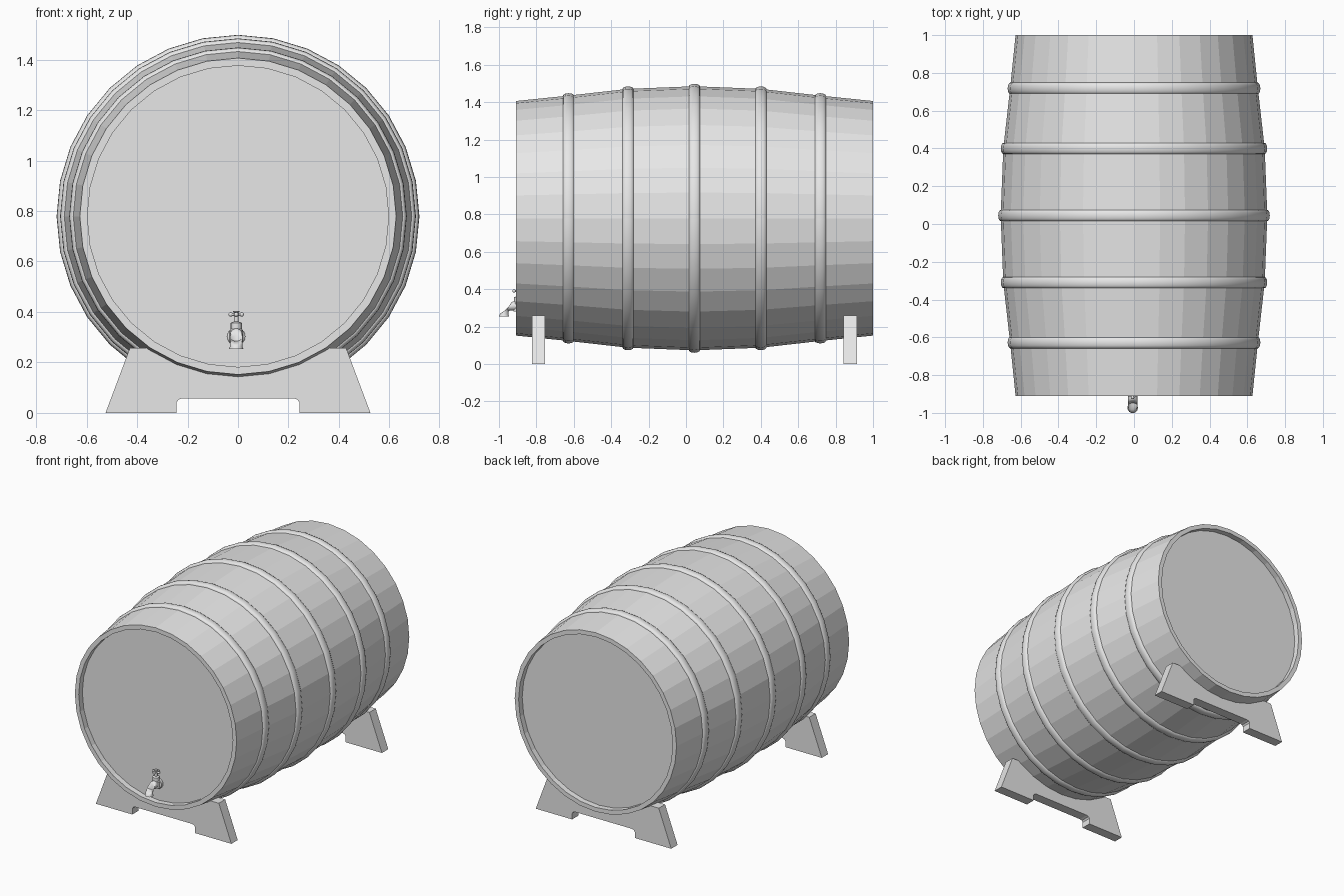
import bpy, bmesh, math
from mathutils import Vector, Matrix

cube = bpy.data.objects.get("Cube")
if cube:
    bpy.data.objects.remove(cube, do_unlink=True)

grey = bpy.data.materials.new("plain_grey")
grey.use_nodes = True
COLOUR = (0.8, 0.8, 0.8, 1)
grey.diffuse_color = COLOUR
grey.node_tree.nodes["Principled BSDF"].inputs["Base Color"].default_value = COLOUR

AXIS = Vector((0, 0.045, 0.779))   # barrel centre
SIDES = 32


def finish(name, bm, smooth=None):
    bmesh.ops.recalc_face_normals(bm, faces=bm.faces)
    mesh = bpy.data.meshes.new(name)
    bm.to_mesh(mesh)
    bm.free()
    mesh.materials.append(grey)
    ob = bpy.data.objects.new(name, mesh)
    bpy.context.collection.objects.link(ob)
    if smooth:
        bpy.ops.object.select_all(action='DESELECT')
        ob.select_set(True)
        bpy.context.view_layer.objects.active = ob
        bpy.ops.object.shade_smooth_by_angle(angle=math.radians(smooth))
    return ob


def lathe(name, profile, centre, sides, closed=False, upright=False, smooth=None):
    """Turn (radius, along) points around the y axis, or z if upright."""
    bm = bmesh.new()
    rings = []
    for r, d in profile:
        ring = []
        for i in range(sides):
            a = math.tau * i / sides
            c, s = r * math.cos(a), r * math.sin(a)
            ring.append(bm.verts.new(centre + Vector((c, s, d) if upright else (c, d, s))))
        rings.append(ring)
    pairs = list(zip(rings, rings[1:]))
    if closed:
        pairs.append((rings[-1], rings[0]))
    else:
        bm.faces.new(rings[0])
        bm.faces.new(rings[-1])
    for p, q in pairs:
        for i in range(sides):
            j = (i + 1) % sides
            bm.faces.new((p[i], p[j], q[j], q[i]))
    return finish(name, bm, smooth)


# Staved barrel with recessed heads
half = [(0.597, 0.915), (0.597, 0.955), (0.627, 0.955),
        (0.656, 0.673), (0.692, 0.355)]
hull = [(r, -d) for r, d in half] + [(0.706, 0)] + half[::-1]
lathe("barrel", hull, AXIS, SIDES)

# Rounded hoops
for n, (d, r) in enumerate([(-0.673, 0.656), (-0.355, 0.692), (0, 0.706),
                            (0.355, 0.692), (0.673, 0.656)]):
    section = [(r - 0.015, -0.03)]
    for k in range(7):
        a = math.pi * k / 6
        section.append((r - 0.001 + 0.014 * math.sin(a), -0.03 * math.cos(a)))
    section.append((r - 0.015, 0.03))
    lathe(f"hoop_{n + 1}", section, AXIS + Vector((0, d, 0)), SIDES,
          closed=True, smooth=50)


# Cradle stands with an arched seat and a notched foot
def stand(name, y0, y1):
    right = [(0.22, 0.058), (0.235, 0.053), (0.243, 0.042), (0.243, 0),
             (0.525, 0), (0.428, 0.258)]
    r = 0.632
    reach = math.acos((AXIS.z - 0.258) / r)
    arc = [(r * math.sin(reach * k / 8), AXIS.z - r * math.cos(reach * k / 8))
           for k in range(8, -9, -1)]
    outline = right + arc + [(-x, z) for x, z in right[::-1]]
    bm = bmesh.new()
    face = bm.faces.new([bm.verts.new((x, y0, z)) for x, z in outline])
    out = bmesh.ops.extrude_face_region(bm, geom=[face])
    moved = [v for v in out["geom"] if isinstance(v, bmesh.types.BMVert)]
    bmesh.ops.translate(bm, verts=moved, vec=(0, y1 - y0, 0))
    finish(name, bm)


stand("front_stand", -0.823, -0.753)
stand("back_stand", 0.843, 0.913)

# Tap: flange, bent spout, stem and cross handle
TX = -0.007
lathe("tap_flange", [(0.036, 0), (0.036, -0.02), (0.028, -0.026)],
      Vector((TX, -0.868, 0.303)), 16, smooth=40)

bm = bmesh.new()
path = [(-0.87, 0.31, 0.025), (-0.925, 0.31, 0.025)]
for k in range(1, 6):
    a = math.pi / 2 * k / 5
    path.append((-0.925 - 0.048 * math.sin(a), 0.262 + 0.048 * math.cos(a), 0.025))
path.append((-0.973, 0.254, 0.028))
rings = []
for k, (y, z, r) in enumerate(path):
    bend = math.pi / 2 * max(0, min(k - 1, 5)) / 5
    normal = Vector((0, math.sin(bend), -math.cos(bend)))
    normal.y = -normal.y
    rings.append([bm.verts.new(Vector((TX, y, z)) + r * (
        Vector((math.cos(math.tau * i / 14), 0, 0)) + math.sin(math.tau * i / 14) * normal))
        for i in range(14)])
for p, q in zip(rings, rings[1:]):
    for i in range(14):
        j = (i + 1) % 14
        bm.faces.new((p[i], p[j], q[j], q[i]))
bm.faces.new(rings[0])
bm.faces.new(rings[-1])
finish("tap_spout", bm, 40)

stem = [(0.027, -0.03), (0.027, 0.015), (0.022, 0.02), (0.022, 0.045),
        (0.009, 0.05), (0.009, 0.086), (0.012, 0.088), (0.012, 0.092)]
lathe("tap_stem", stem, Vector((TX, -0.897, 0.312)), 14, upright=True, smooth=40)

bm = bmesh.new()
for turn in (0, math.pi / 2):
    spin = Matrix.Translation((TX, -0.897, 0.39)) @ Matrix.Rotation(turn, 4, 'Z')
    lay = spin @ Matrix.Rotation(math.pi / 2, 4, 'Y')
    bmesh.ops.create_cone(bm, cap_ends=True, segments=10, radius1=0.006,
                          radius2=0.006, depth=0.05, matrix=lay)
    for side in (-1, 1):
        bmesh.ops.create_uvsphere(bm, u_segments=10, v_segments=6, radius=0.009,
                                  matrix=spin @ Matrix.Translation((side * 0.022, 0, 0)))
finish("tap_handle", bm, 40)
